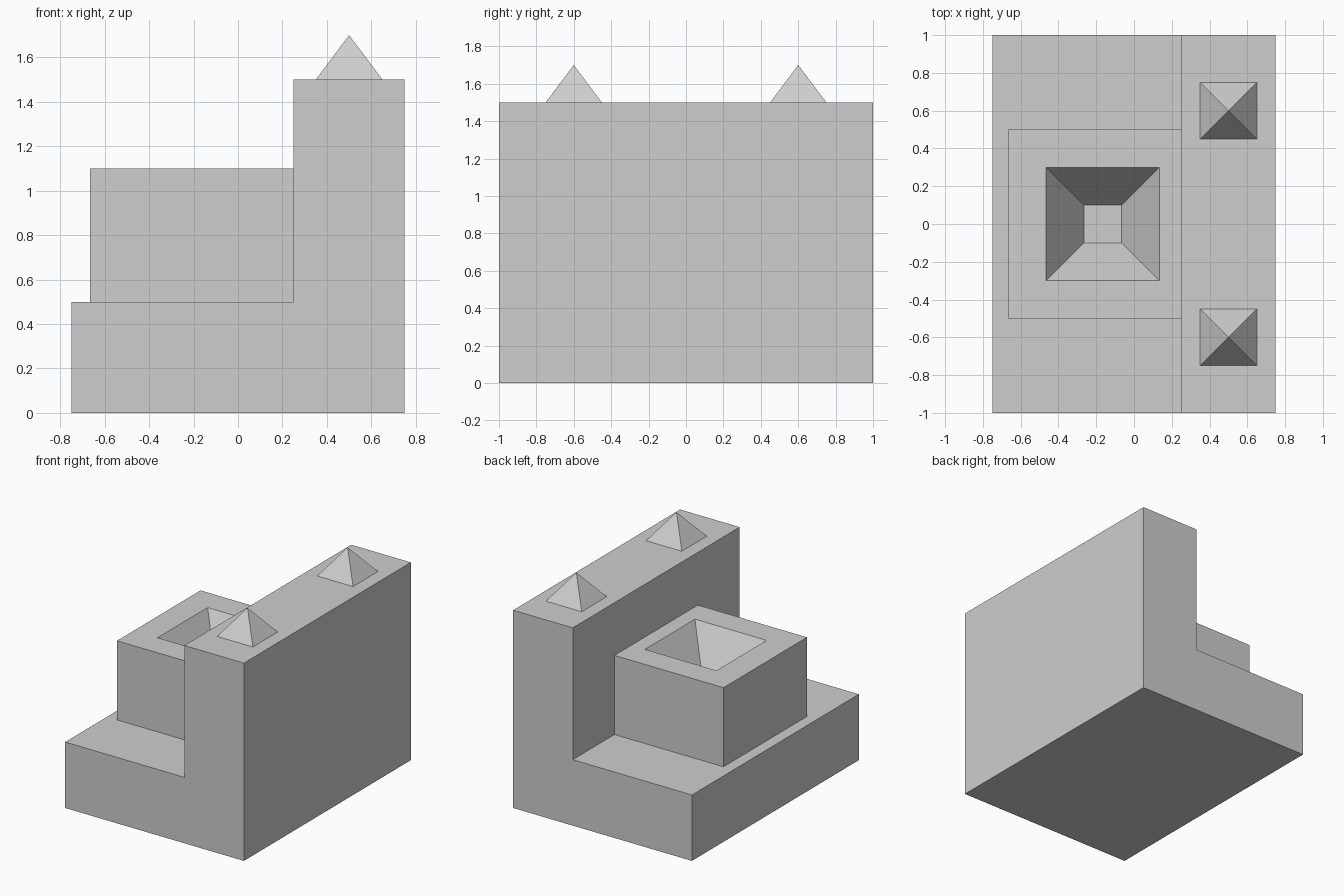
import bpy
import bmesh

cube = bpy.data.objects.get("Cube")
if cube:
    bpy.data.objects.remove(cube, do_unlink=True)

GREY = (0.62, 0.62, 0.62, 1.0)
grey = bpy.data.materials.new("plain grey")
grey.use_nodes = True
grey.diffuse_color = GREY
grey.node_tree.nodes["Principled BSDF"].inputs["Base Color"].default_value = GREY


def finish(name, bm):
    bmesh.ops.recalc_face_normals(bm, faces=bm.faces)
    mesh = bpy.data.meshes.new(name)
    bm.to_mesh(mesh)
    bm.free()
    mesh.materials.append(grey)
    obj = bpy.data.objects.new(name, mesh)
    bpy.context.collection.objects.link(obj)
    return obj


def rect(bm, x0, x1, y0, y1, z):
    """Four corner vertices of a level rectangle."""
    return [bm.verts.new((x, y, z)) for x, y in ((x0, y0), (x1, y0), (x1, y1), (x0, y1))]


# Stepped base and back wall: one L profile extruded along y
bm = bmesh.new()
profile = [(-0.75, 0), (0.75, 0), (0.75, 1.5), (0.25, 1.5), (0.25, 0.5), (-0.75, 0.5)]
end = bm.faces.new([bm.verts.new((x, -1, z)) for x, z in profile])
ext = bmesh.ops.extrude_face_region(bm, geom=[end], use_keep_orig=True)
new_verts = [g for g in ext["geom"] if isinstance(g, bmesh.types.BMVert)]
bmesh.ops.translate(bm, verts=new_verts, vec=(0, 2, 0))
finish("stepped_body", bm)

# Block with a tapered pit: rings run up the outside, over the rim and down to the pit floor
bm = bmesh.new()
rings = [
    rect(bm, -0.665, 0.25, -0.5, 0.5, 0.5),
    rect(bm, -0.665, 0.25, -0.5, 0.5, 1.1),
    rect(bm, -0.465, 0.135, -0.3, 0.3, 1.1),
    rect(bm, -0.265, -0.065, -0.1, 0.1, 0.8),
]
for a, b in zip(rings, rings[1:]):
    for i in range(4):
        j = (i + 1) % 4
        bm.faces.new((a[i], a[j], b[j], b[i]))
bm.faces.new(rings[0][::-1])
bm.faces.new(rings[-1])
finish("hopper_block", bm)

# Small pyramids on top of the wall
for name, y in (("front_pyramid", -0.6), ("back_pyramid", 0.6)):
    bm = bmesh.new()
    base = rect(bm, 0.35, 0.65, y - 0.15, y + 0.15, 1.5)
    tip = bm.verts.new((0.5, y, 1.7))
    bm.faces.new(base[::-1])
    for i in range(4):
        bm.faces.new((base[i], base[(i + 1) % 4], tip))
    finish(name, bm)
